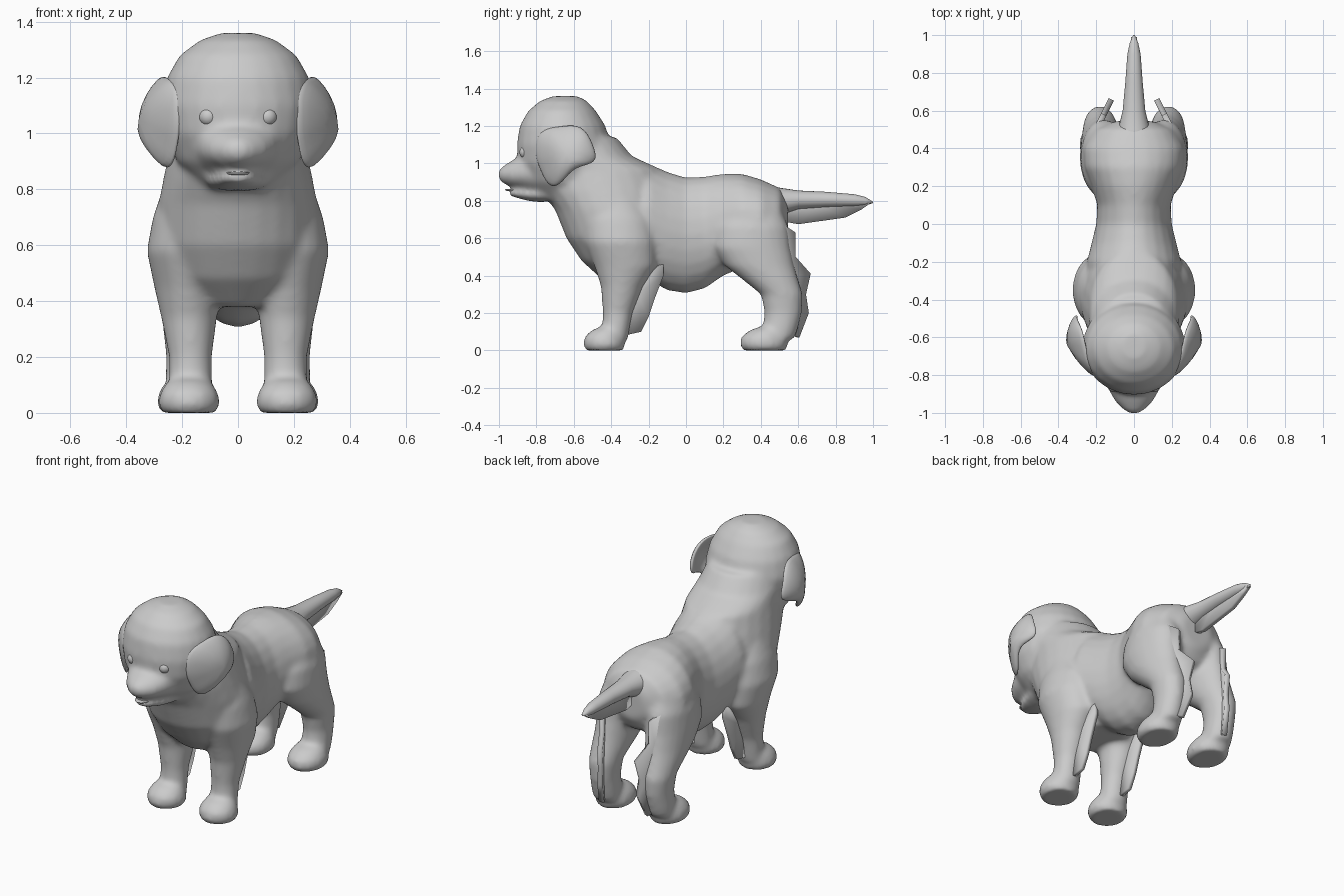
import bpy
import math
from mathutils import Vector

cube = bpy.data.objects.get("Cube")
if cube:
    bpy.data.objects.remove(cube)

coat = bpy.data.materials.new("soft_grey")
coat.use_nodes = True
GREY = (0.6, 0.6, 0.6, 1)
coat.diffuse_color = GREY
coat.node_tree.nodes["Principled BSDF"].inputs["Base Color"].default_value = GREY
SIDES = 24


def make(name, verts, faces):
    mesh = bpy.data.meshes.new(name)
    mesh.from_pydata(verts, [], faces)
    mesh.materials.append(coat)
    mesh.shade_smooth()
    obj = bpy.data.objects.new(name, mesh)
    bpy.context.collection.objects.link(obj)
    return obj


def loft(rings):
    """Closed tube through rings of (centre, axis u, axis v)."""
    verts, faces = [], []
    for c, u, v in rings:
        for i in range(SIDES):
            a = math.tau * i / SIDES
            verts.append(Vector(c) + Vector(u) * math.cos(a) + Vector(v) * math.sin(a))
    for r in range(len(rings) - 1):
        for i in range(SIDES):
            j = (i + 1) % SIDES
            a, b = r * SIDES, (r + 1) * SIDES
            faces.append((a + i, a + j, b + j, b + i))
    faces.append(tuple(reversed(range(SIDES))))
    faces.append(tuple(range(len(verts) - SIDES, len(verts))))
    return verts, faces


def along_y(rows):
    # rows: y, top, bottom, half width
    return loft([((0, y, (t + b) / 2), (0, 0, (t - b) / 2), (w, 0, 0)) for y, t, b, w in rows])


def along_z(rows, x=0.0):
    # rows: z, front, back, half width, sideways shift
    return loft([((x + s, (f + b) / 2, z), (w, 0, 0), (0, (b - f) / 2, 0)) for z, f, b, w, s in rows])


def join(parts):
    verts, faces = [], []
    for v, f in parts:
        n = len(verts)
        verts += v
        faces += [tuple(i + n for i in face) for face in f]
    return verts, faces


# Trunk, chest and neck
trunk = along_y([
    (-.40, .93, .45, .24), (-.20, 1.0, .38, .25), (-.10, .955, .32, .225),
    (0, .925, .305, .2), (.10, .93, .33, .195), (.20, .945, .4, .225),
    (.30, .945, .44, .265), (.40, .915, .47, .27), (.50, .87, .52, .21), (.545, .8, .6, .1)])
chest = along_z([
    (.38, -.45, -.15, .15, 0), (.48, -.56, -.1, .25, 0), (.6, -.64, -.1, .285, 0),
    (.75, -.7, -.1, .285, 0), (.85, -.77, -.1, .265, 0), (.97, -.8, -.14, .24, 0),
    (1.04, -.8, -.29, .235, 0), (1.14, -.78, -.37, .2, 0)])

# Skull, muzzle and lower jaw
skull = along_z([
    (.8, -.79, -.48, .12, 0), (.9, -.86, -.42, .22, 0), (1.0, -.9, -.4, .26, 0),
    (1.1, -.905, -.4, .275, 0), (1.2, -.89, -.43, .255, 0), (1.28, -.845, -.48, .21, 0),
    (1.335, -.78, -.53, .135, 0), (1.36, -.71, -.58, .06, 0)])
muzzle = along_y([
    (-.78, 1.08, .83, .17), (-.88, 1.045, .86, .135), (-.94, 1.01, .875, .1),
    (-.98, .985, .895, .06), (-1.005, .96, .92, .025)])
jaw = along_y([(-.76, .88, .79, .12), (-.85, .87, .8, .09), (-.92, .855, .82, .06), (-.95, .85, .83, .03)])

# Legs with paws, on both sides
FRONT_LEG = [
    (.06, -.46, -.31, .08, 0), (.12, -.45, -.3, .078, 0), (.2, -.445, -.285, .077, 0),
    (.34, -.455, -.23, .1, .005), (.45, -.49, -.16, .12, .01), (.58, -.54, -.16, .137, .02),
    (.7, -.55, -.18, .125, .01), (.8, -.5, -.24, .1, 0)]
HIND_LEG = [
    (.06, .4, .58, .08, 0), (.12, .41, .6, .08, 0), (.2, .42, .62, .077, 0),
    (.3, .4, .625, .088, 0), (.38, .3, .6, .103, -.005), (.45, .21, .58, .113, -.01),
    (.55, .14, .56, .122, -.015), (.66, .15, .55, .12, -.02), (.77, .22, .5, .09, -.03)]
PAW = [(0, -.1, .1, .095, 0), (.03, -.115, .11, .112, 0), (.07, -.11, .105, .105, 0),
       (.105, -.075, .1, .085, 0), (.125, -.03, .09, .06, 0)]


def paw(x, y, stretch):
    return along_z([(z, y + f * stretch, y + b * stretch, w, s) for z, f, b, w, s in PAW], x)


def side_shift(rows, side):
    return [(z, f, b, w, s * side) for z, f, b, w, s in rows]


parts = [trunk, chest, skull, muzzle, jaw]
for side in (-1, 1):
    parts += [along_z(side_shift(FRONT_LEG, side), side * .17), paw(side * .175, -.435, 1.0),
              along_z(side_shift(HIND_LEG, side), side * .18), paw(side * .18, .42, 1.15)]

body = make("body", *join(parts))
remesh = body.modifiers.new("fuse", 'REMESH')
remesh.mode = 'VOXEL'
remesh.voxel_size = .014
remesh.use_smooth_shade = True
smooth = body.modifiers.new("soften", 'SMOOTH')
smooth.factor = .5
smooth.iterations = 12


def sheet(name, outline, centre, thickness, levels=0):
    """Fan of faces round a centre, given thickness and optional rounding."""
    n = len(outline)
    obj = make(name, outline + [centre], [(i, (i + 1) % n, n) for i in range(n)])
    solid = obj.modifiers.new("thickness", 'SOLIDIFY')
    solid.thickness = thickness
    solid.offset = 0
    if levels:
        sub = obj.modifiers.new("round", 'SUBSURF')
        sub.levels = sub.render_levels = levels
    return obj


EAR = [(.27, -.55, 1.22), (.25, -.68, 1.2), (.205, -.795, 1.19), (.2, -.82, 1.06),
       (.21, -.78, .95), (.235, -.73, .855), (.28, -.66, .89), (.34, -.6, .985),
       (.29, -.46, .995), (.31, -.49, 1.1)]
FRONT_FEATHER = [(-.3, .55), (-.19, .5), (-.12, .48), (-.12, .4), (-.17, .27),
                 (-.2, .18), (-.24, .1), (-.33, .08)]
HIND_FEATHER = [(.45, .7), (.52, .67), (.58, .63), (.58, .5), (.66, .41),
                (.635, .3), (.65, .2), (.6, .07), (.5, .1)]

for side, label in ((-1, "right"), (1, "left")):
    # Drooping ear
    sheet("ear_" + label, [(side * x, y, z) for x, y, z in EAR], (side * .375, -.63, 1.05), .035, 2)
    # Fur fringes behind the legs
    sheet("front_feather_" + label, [(side * .17, y, z) for y, z in FRONT_FEATHER],
          (side * .17, -.26, .3), .025)
    sheet("hind_feather_" + label, [(side * (.2 - (y - .5) * .5), y, z) for y, z in HIND_FEATHER],
          (side * .18, .54, .4), .03)
    # Eye
    bpy.ops.mesh.primitive_uv_sphere_add(segments=20, ring_count=12, radius=.035,
                                         location=(side * .105, -.855, 1.06))
    eye = bpy.context.object
    eye.name = "eye_" + label
    eye.data.materials.append(coat)
    eye.data.shade_smooth()

# Tail with a fur fringe hanging below
make("tail", *along_y([
    (.38, .9, .72, .1), (.5, .87, .72, .085), (.6, .855, .755, .06), (.75, .848, .765, .046),
    (.9, .835, .77, .035), (.96, .82, .775, .022), (1.0, .795, .788, .004)]))
sheet("tail_feather", [(0, .48, .8), (0, .52, .69), (0, .6, .675), (0, .85, .71), (0, .94, .755), (0, .99, .79)],
      (0, .7, .78), .03)

# Tongue
sheet("tongue", [(-.05, -.88, .858), (-.045, -.95, .86), (0, -.98, .86), (.045, -.95, .86), (.05, -.88, .858)],
      (0, -.92, .852), .012, 1)
